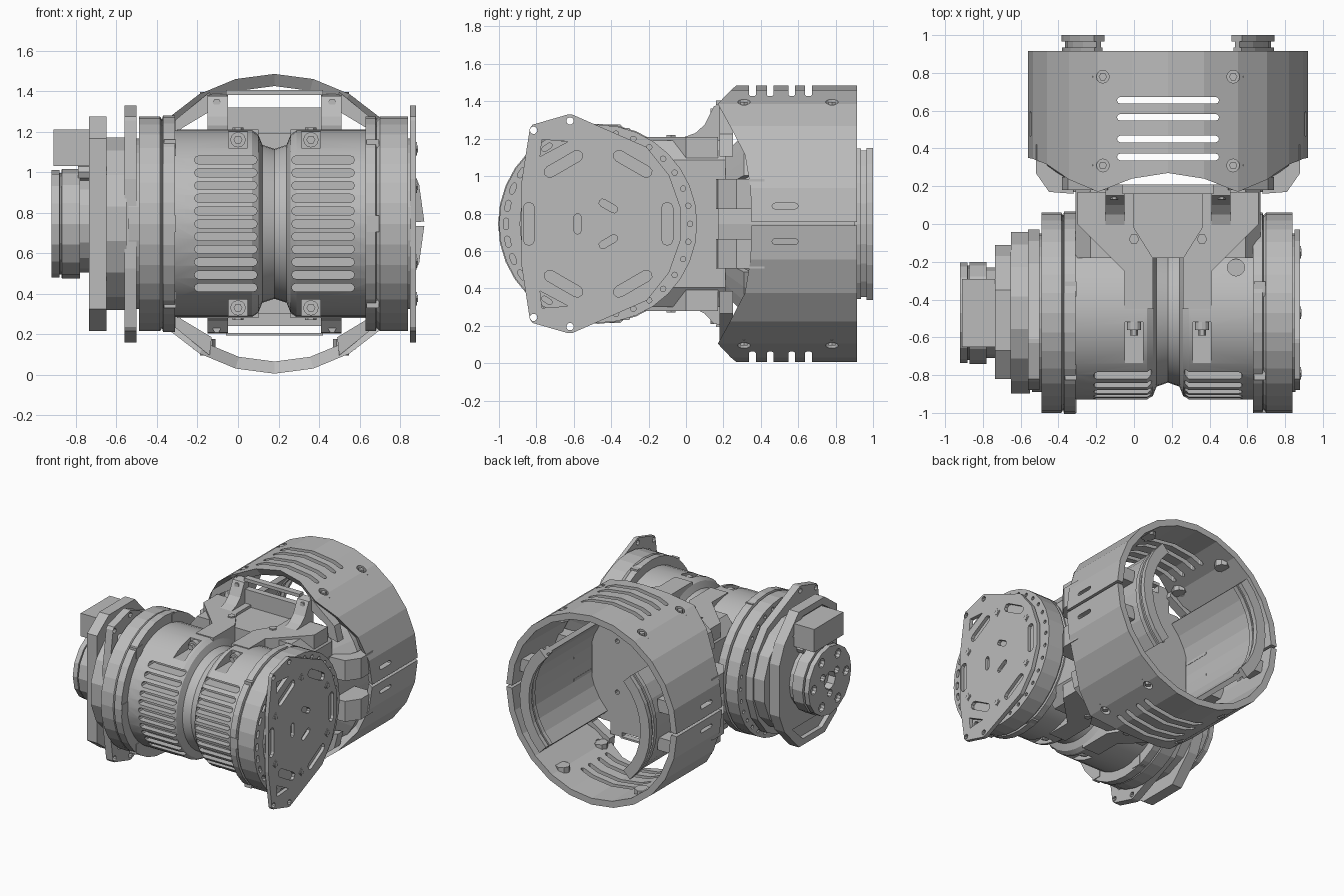
import bpy, bmesh, math
from math import sin, cos, pi, radians, sqrt

if "Cube" in bpy.data.objects:
    bpy.data.objects.remove(bpy.data.objects["Cube"])

grey = bpy.data.materials.new("machined grey")
grey.use_nodes = True
grey.diffuse_color = (0.5, 0.5, 0.5, 1)
grey.node_tree.nodes["Principled BSDF"].inputs["Base Color"].default_value = grey.diffuse_color

CX, CZ, MY = 0.18, 0.745, -0.47      # sleeve axis x, common height, motor axis y
SIDES = (-1, 1)


def place(axis, a, u, v):
    return {"x": (a, u, v), "y": (u, a, v), "z": (u, v, a)}[axis]


def skin(bm, rings):
    """Join equal rings of points into a closed solid."""
    vs = [[bm.verts.new(p) for p in ring] for ring in rings]
    n = len(vs[0])
    for a, b in zip(vs, vs[1:]):
        for i in range(n):
            j = (i + 1) % n
            bm.faces.new((a[i], a[j], b[j], b[i]))
    bm.faces.new(vs[0])
    bm.faces.new(vs[-1][::-1])


def prism(bm, pts, axis, a, b):
    skin(bm, [[place(axis, t, u, v) for u, v in pts] for t in (a, b)])


def box(bm, x, y, z):
    prism(bm, [(x[0], y[0]), (x[1], y[0]), (x[1], y[1]), (x[0], y[1])], "z", *z)


def lathe(bm, profile, axis, cu, cv, n=24, turn=0.0):
    skin(bm, [[place(axis, a, cu + r * cos(2 * pi * i / n + turn), cv + r * sin(2 * pi * i / n + turn))
               for i in range(n)] for a, r in profile])


def rod(bm, axis, a, b, u, v, r, n=10):
    lathe(bm, [(a, r), (b, r)], axis, u, v, n)


def arc(bm, s, start, stop, section, steps=8):
    """Sweep an (r, y) section about the sleeve axis on side s."""
    rings = []
    for k in range(steps + 1):
        t = radians(start + (stop - start) * k / steps)
        rings.append([(CX + s * r * cos(t), y, CZ + r * sin(t)) for r, y in section])
    skin(bm, rings)


def stadium(u, v, length, width, turn=0.0):
    """Rounded slot outline."""
    pts, h = [], (length - width) / 2
    for s, start in ((1, -90), (-1, 90)):
        for k in range(5):
            t = radians(start + 45 * k)
            p, q = s * h + width / 2 * cos(t), width / 2 * sin(t)
            pts.append((u + p * cos(turn) - q * sin(turn), v + p * sin(turn) + q * cos(turn)))
    return pts


def make(name, bm, smooth=False):
    bmesh.ops.recalc_face_normals(bm, faces=bm.faces)
    me = bpy.data.meshes.new(name)
    bm.to_mesh(me)
    bm.free()
    me.materials.append(grey)
    ob = bpy.data.objects.new(name, me)
    bpy.context.collection.objects.link(ob)
    if smooth:
        bpy.ops.object.select_all(action="DESELECT")
        ob.select_set(True)
        bpy.context.view_layer.objects.active = ob
        bpy.ops.object.shade_smooth_by_angle(angle=radians(20))
    return ob


def cut(ob, bm):
    """Subtract a cutter, bake the result and drop the cutter."""
    cutter = make("cutter", bm)
    cutter.hide_render = True
    mod = ob.modifiers.new("cut", "BOOLEAN")
    mod.operation, mod.solver, mod.object = "DIFFERENCE", "EXACT", cutter
    dg = bpy.context.evaluated_depsgraph_get()
    me = bpy.data.meshes.new_from_object(ob.evaluated_get(dg))
    ob.modifiers.clear()
    ob.data = me
    bpy.data.objects.remove(cutter)


new = bmesh.new

# Motor body with a waist, cooling slits and bolt pockets
bm = new()
half = [(0.51, 0.46), (0.11, 0.46), (0.08, 0.44), (0.06, 0.39)]
lathe(bm, [(CX - d, r) for d, r in half] + [(CX, 0.37)] + [(CX + d, r) for d, r in half[::-1]], "x", MY, CZ, 40)
body = make("motor_body", bm, True)
bm = new()
for s in SIDES:
    for i in range(11):
        dz = 0.063 * (i - 5)
        prism(bm, stadium(CX + s * 0.24, CZ + dz, 0.31, 0.04), "y", -1.1, MY - sqrt(0.41 ** 2 - dz ** 2))
    for t in SIDES:
        box(bm, (CX + s * 0.18 - 0.047, CX + s * 0.18 + 0.047), (-0.74, -0.52), sorted((CZ + t * 0.375, CZ + t * 0.6)))
rod(bm, "z", CZ + 0.33, CZ + 0.6, 0.54, -0.23, 0.045, 16)
cut(body, bm)

# Bolts in the body pockets and on the saddle
bm = new()
for s in SIDES:
    for t in SIDES:
        x, z = CX + s * 0.18, CZ + t * 0.415
        rod(bm, "y", -0.56, -0.5, x, z, 0.038, 12)
        rod(bm, "y", -0.59, -0.55, x, z, 0.022, 6)
        rod(bm, "z", CZ + t * 0.4, CZ + t * 0.475, x, -0.08, 0.028, 6)
make("body_bolts", bm)

# Flanges at both ends of the body
for name, prof, face in (
        ("left_flange", [(0.63, 0.53), (0.68, 0.53), (0.685, 0.515), (0.7, 0.53), (0.84, 0.53)], 0.84),
        ("right_flange", [(-0.31, 0.535), (-0.37, 0.535), (-0.375, 0.515), (-0.385, 0.53), (-0.49, 0.53)], -0.49)):
    bm = new()
    lathe(bm, prof, "x", MY, CZ, 32)
    ob = make(name, bm)
    bm = new()
    for i in range(32):
        t = 2 * pi * i / 32
        u, v = MY + 0.492 * cos(t), CZ + 0.492 * sin(t)
        far = cos(t) < -0.45
        prism(bm, stadium(u, v, 0.062 if far else 0.03, 0.028, t + pi / 2), "x", face - 0.05, face + 0.05)
    cut(ob, bm)

# Small locating lugs beside the flanges
bm = new()
for x in (-0.335, 0.665):
    for t in (-130, -180, 130, 75, -75):
        u, v = MY + 0.49 * cos(radians(t)), CZ + 0.49 * sin(radians(t))
        box(bm, (x - 0.03, x + 0.03), (u - 0.04, u + 0.04), (v - 0.04, v + 0.04))
make("flange_lugs", bm)

# Eared end plates with slots, holes and hex bolts
upper = [(0.44, 0.09), (0.38, 0.26), (0.26, 0.41), (-0.14, 0.585), (-0.16, 0.585), (-0.35, 0.53), (-0.365, 0.51), (-0.41, 0.22)]
outline = upper + [(u, -v) for u, v in upper[::-1]]
for name, a, b, back in (("left_end_plate", 0.85, 0.88, 0.83), ("right_end_plate", -0.56, -0.5, -0.48)):
    bm = new()
    prism(bm, [(MY + u, CZ + v) for u, v in outline], "x", a, b)
    plate = make(name, bm)
    bm = new()
    for i in range(6):
        t = i * pi / 3
        prism(bm, stadium(MY + 0.37 * cos(t), CZ + 0.37 * sin(t), 0.23, 0.06, t + pi / 2), "x", a - 0.1, b + 0.1)
    for t in (pi / 3, pi, -pi / 3):
        prism(bm, stadium(MY + 0.11 * cos(t), CZ + 0.11 * sin(t), 0.11, 0.04, t + pi / 2), "x", a - 0.1, b + 0.1)
    for s in SIDES:
        prism(bm, [(MY + u, CZ + s * v) for u, v in ((-0.3, 0.45), (-0.31, 0.36), (-0.16, 0.44))], "x", a - 0.1, b + 0.1)
        for u, v in ((-0.345, 0.5), (-0.15, 0.55)):
            rod(bm, "x", a - 0.1, b + 0.1, MY + u, CZ + s * v, 0.02)
    cut(plate, bm)
    bm = new()
    rod(bm, "x", back, (a + b) / 2 - 0.01, MY, CZ, 0.42, 32)
    for i in range(6):
        t = pi / 6 + i * pi / 3
        u, v = MY + 0.37 * cos(t), CZ + 0.37 * sin(t)
        rod(bm, "x", a, b + 0.004, u, v, 0.033, 4)
        rod(bm, "x", a, b + 0.008, u, v, 0.02, 6)
    make(name + "_bolts", bm)

# Gear housing, tall bracket and hub on the right end
bm = new()
lathe(bm, [(-0.55, 0.435), (-0.65, 0.435)], "x", MY, CZ, 16, pi / 16)
make("gear_housing", bm)
bm = new()
tall = [(0.36, 0.2), (0.3, 0.34), (0.12, 0.53), (-0.2, 0.53), (-0.35, 0.42), (-0.35, 0.2)]
prism(bm, [(MY + u, CZ + v) for u, v in tall + [(u, -v) for u, v in tall[::-1]]], "x", -0.65, -0.735)
bracket = make("encoder_bracket", bm)
bm = new()
for s in SIDES:
    prism(bm, [(MY + u, CZ + s * v) for u, v in ((0.07, 0.48), (0.2, 0.36), (-0.26, 0.36), (-0.26, 0.42), (-0.17, 0.48))],
          "x", -0.7, -0.8)
cut(bracket, bm)
bm = new()
lathe(bm, [(-0.73, 0.24), (-0.78, 0.24), (-0.78, 0.27), (-0.87, 0.27), (-0.872, 0.25),
           (-0.88, 0.25), (-0.882, 0.265), (-0.92, 0.265)], "x", MY, CZ, 16)
hub = make("hub", bm)
bm = new()
rod(bm, "x", -1, -0.86, MY, CZ, 0.07, 8)
for i in range(6):
    t = i * pi / 3
    rod(bm, "x", -1, -0.89, MY + 0.2 * cos(t), CZ + 0.2 * sin(t), 0.036)
for i in range(3):
    t = pi / 6 + i * 2 * pi / 3
    rod(bm, "x", -1, -0.88, MY + 0.1 * cos(t), CZ + 0.1 * sin(t), 0.028)
cut(hub, bm)
bm = new()
box(bm, (-0.91, -0.72), (-0.65, -0.29), (1.03, 1.21))
for y in (-0.58, -0.36):
    rod(bm, "x", -0.79, -0.72, y, 1.0, 0.04, 8)
make("connector_box", bm)

# Neck between motor and sleeve, drilled on its rear wall
bm = new()
corner = [(0.49, 0.34), (0.41, 0.445), (-0.41, 0.445), (-0.49, 0.34)]
prism(bm, [(CX + u, CZ + v) for u, v in corner + [(-u, -v) for u, v in corner]], "y", -0.18, 0.21)
neck = make("neck", bm)
bm = new()
for x in (-0.27, 0, 0.27):
    for z in (-0.2, 0.2):
        rod(bm, "y", 0.15, 0.3, CX + x, CZ + z, 0.018)
cut(neck, bm)

# Saddle arms, flared uprights, cross frames and struts; the lower set is shallower
arm = [(0.08, -0.45), (0.23, -0.45), (0.23, -0.25), (0.48, 0), (0.48, 0.17), (0.18, 0.17), (0.18, -0.02), (0.08, -0.18)]
flare = [(-0.05, 0.4), (-0.02, 0.46), (0.05, 0.485), (0.1, 0.53), (0.15, 0.63), (0.21, 0.64), (0.21, 0.38)]
strut = [(0.31, 0.56), (0.32, 0.65), (0.53, 0.48), (0.56, 0.36), (0.48, 0.38), (0.46, 0.47)]
bm = new()
for t, depth in ((1, 1.0), (-1, 0.55)):
    def level(v):
        return CZ + t * (0.42 + (v - 0.42) * depth)
    for s in SIDES:
        prism(bm, [(CX + s * u, v) for u, v in arm], "z", CZ + t * 0.34, CZ + t * 0.465)
        prism(bm, [(u, level(v)) for u, v in flare], "x", CX + s * 0.23, CX + s * 0.33)
        prism(bm, [(CX + s * u, CZ + t * v) for u, v in strut], "y", 0.18, 0.25)
        rod(bm, "y", 0.13, 0.18, CX + s * 0.285, level(0.6), 0.02, 6)
    for lo, hi in ((0.4, 0.575), (0.635, 0.66)):
        box(bm, (CX - 0.24, CX + 0.24), (0.16, 0.21), sorted((level(lo), level(hi))))
make("saddle", bm)

# Inner cradle: curved side walls with rear lips, flared webs and lugs out to the sleeve
bm = new()
for s in SIDES:
    for r0, r1, y0, y1 in ((0.51, 0.545, 0.17, 0.97), (0.485, 0.565, 0.965, 1.0), (0.5, 0.56, 0.9, 0.935)):
        arc(bm, s, -46, 46, [(r0, y0), (r1, y0), (r1, y1), (r0, y1)])
    for t in SIDES:
        arc(bm, s, t * 22, t * 44, [(0.53, 0.2), (0.69, 0.31), (0.69, 0.35), (0.53, 0.24)], 3)
        prism(bm, [(CX + s * u, v) for u, v in ((0.5, 0.16), (0.63, 0.17), (0.7, 0.27), (0.7, 0.42), (0.5, 0.42))],
              "z", CZ + t * 0.08, CZ + t * 0.24)
        box(bm, (CX + s * 0.52, CX + s * 0.69), (0.72, 0.84), (CZ + t * 0.1, CZ + t * 0.2))
make("cradle", bm)

# Two-piece sleeve with a scalloped front edge, vents and recessed bolts
edge = [0.35, 0.345, 0.315, 0.235, 0.17, 0.24, 0.27]
edge += edge[-2::-1]
for t, name in ((1, "upper_sleeve"), (-1, "lower_sleeve")):
    bm = new()
    rings = []
    for i, y in enumerate(edge):
        a = radians(min(max(15 * i, 0.8), 179.2))
        rings.append([(CX + r * cos(a), yy, CZ + t * r * sin(a))
                      for r, yy in ((0.74, y), (0.74, 0.915), (0.69, 0.915), (0.68, y + 0.04))])
    skin(bm, rings)
    sleeve = make(name, bm)
    bm = new()
    for y in (0.355, 0.45, 0.565, 0.655):
        prism(bm, stadium(CX, y, 0.54, 0.036), "z", CZ + t * 0.5, CZ + t * 0.9)
    prism(bm, stadium(0.53, CZ + t * 0.095, 0.14, 0.03), "x", -1, 1.3)
    spots = [(CX + s * 0.345, y) for s in SIDES for y in (0.31, 0.78)]
    for x, y in spots:
        rod(bm, "z", CZ + t * 0.5, CZ + t * 0.9, x, y, 0.034, 12)
    cut(sleeve, bm)
    bm = new()
    for x, y in spots:
        rod(bm, "z", CZ + t * 0.57, CZ + t * 0.62, x, y, 0.055, 8)
        rod(bm, "z", CZ + t * 0.6, CZ + t * 0.65, x, y, 0.022, 6)
    make(name + "_bosses", bm)
